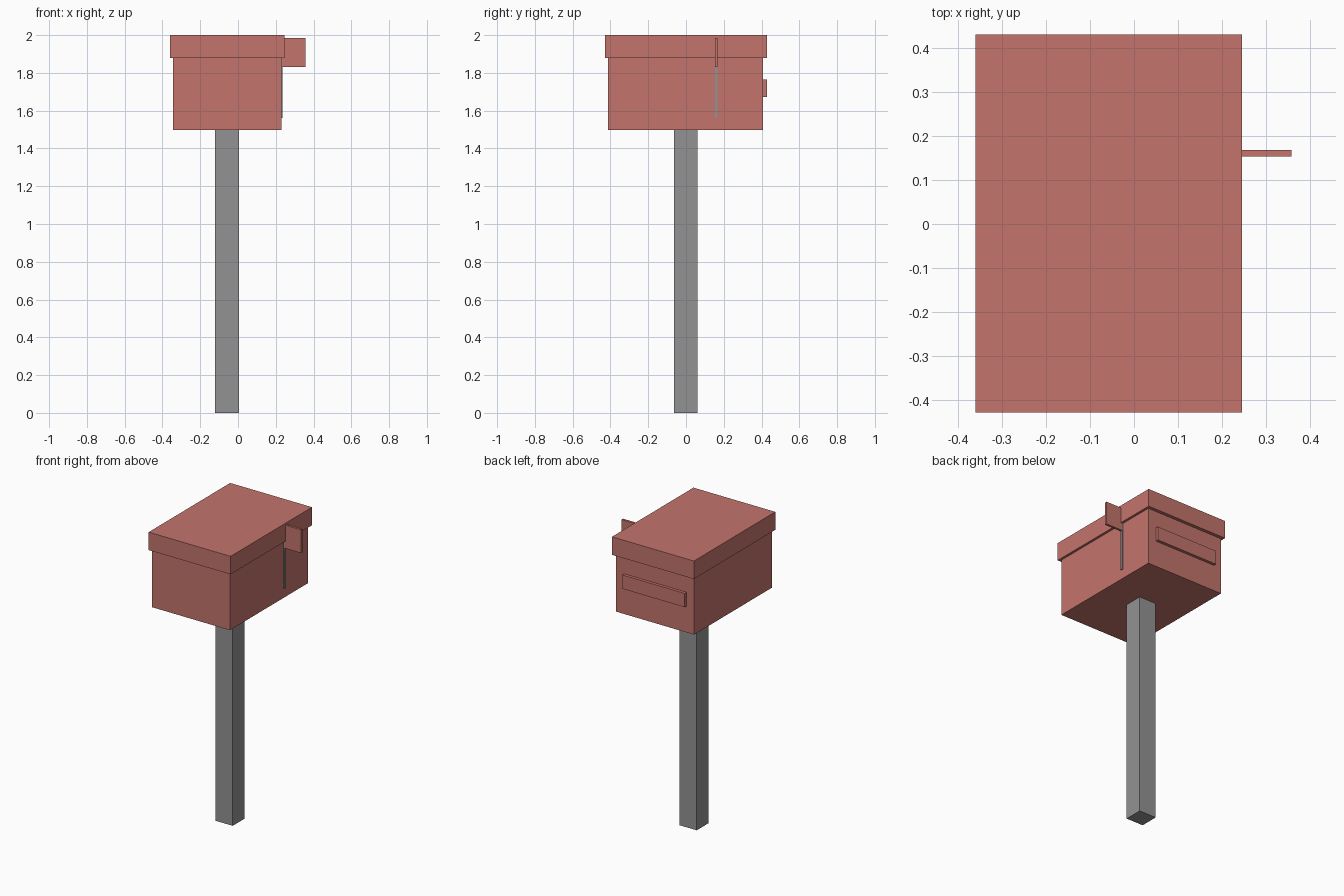
import bpy

if "Cube" in bpy.data.objects:
    bpy.data.objects.remove(bpy.data.objects["Cube"])


def material(name, rgb):
    mat = bpy.data.materials.new(name)
    mat.diffuse_color = (*rgb, 1.0)
    mat.use_nodes = True
    mat.node_tree.nodes["Principled BSDF"].inputs["Base Color"].default_value = mat.diffuse_color
    return mat


RED = material("dull red", (0.55, 0.175, 0.15))
GREY = material("mid grey", (0.29, 0.29, 0.29))


def box(name, x, y, z, mat):
    """Axis-aligned block from (min, max) ranges."""
    bpy.ops.mesh.primitive_cube_add(
        size=1, location=[(a + b) / 2 for a, b in (x, y, z)])
    obj = bpy.context.object
    obj.name = name
    obj.scale = [b - a for a, b in (x, y, z)]
    bpy.ops.object.transform_apply(location=False, rotation=False, scale=True)
    obj.data.materials.append(mat)
    return obj


# Post standing on the ground
box("post", (-0.121, 0.005), (-0.063, 0.06), (0.0, 1.5), GREY)

# Body and overhanging lid
box("body", (-0.345, 0.229), (-0.412, 0.408), (1.497, 1.88), RED)
box("lid", (-0.359, 0.245), (-0.428, 0.43), (1.88, 2.0), RED)

# Raised handle bar on the back
box("handle", (-0.29, 0.17), (0.405, 0.428), (1.673, 1.765), RED)

# Flag and its thin rod on the right side
box("flag_rod", (0.225, 0.235), (0.153, 0.168), (1.56, 1.88), GREY)
box("flag", (0.235, 0.357), (0.153, 0.168), (1.83, 1.985), RED)
